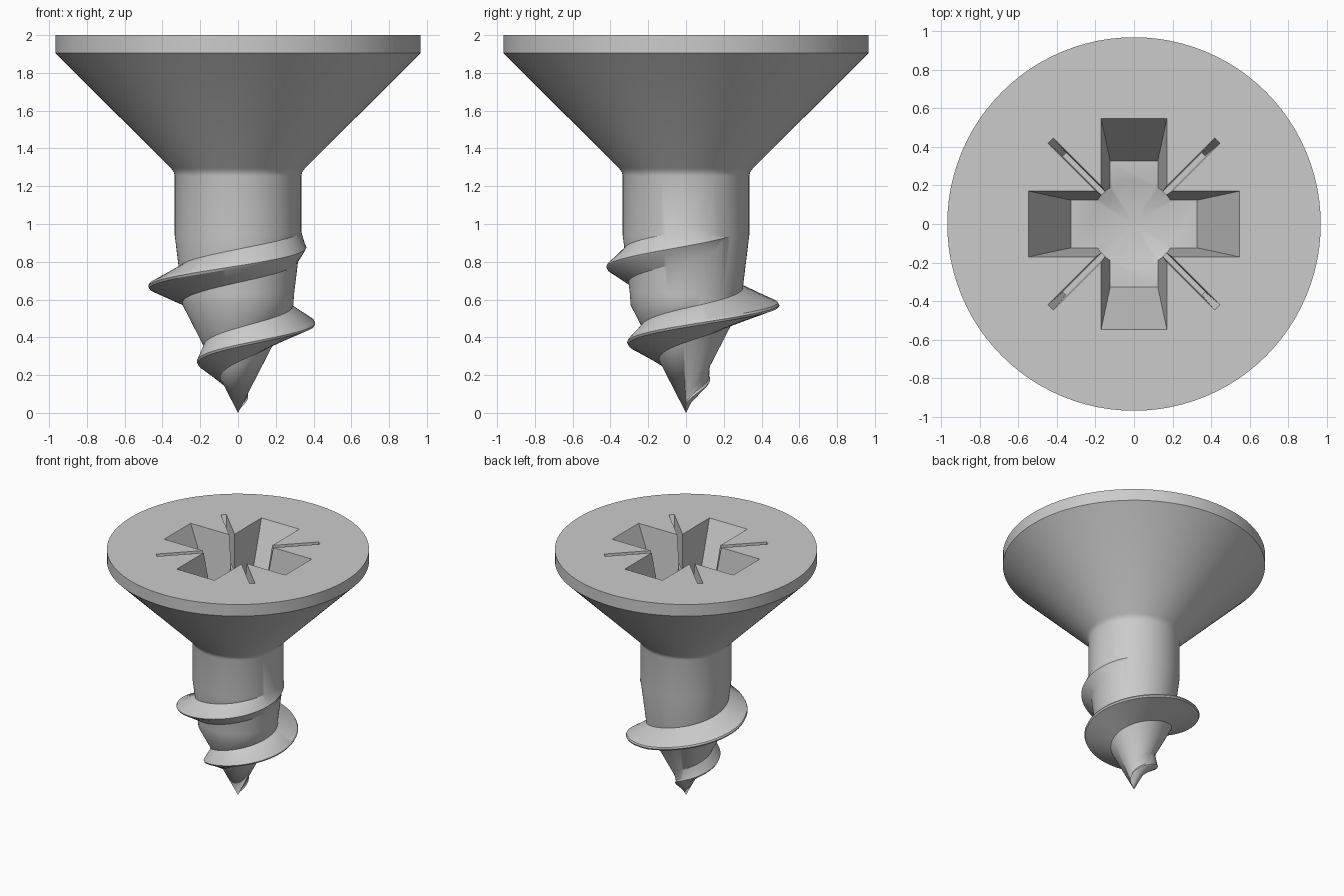
import bpy, bmesh, math

if "Cube" in bpy.data.objects:
    bpy.data.objects.remove(bpy.data.objects["Cube"])

SEG = 96


def make_object(name, bm):
    bmesh.ops.recalc_face_normals(bm, faces=bm.faces)
    mesh = bpy.data.meshes.new(name)
    bm.to_mesh(mesh)
    bm.free()
    obj = bpy.data.objects.new(name, mesh)
    bpy.context.collection.objects.link(obj)
    return obj


def lathe(name, profile):
    """Revolve (radius, z) points; zero radius makes a pole, ends are capped."""
    bm = bmesh.new()
    rings = []
    for r, z in profile:
        if r == 0:
            rings.append([bm.verts.new((0, 0, z))] * SEG)
        else:
            rings.append([bm.verts.new((r * math.cos(a), r * math.sin(a), z))
                          for a in (2 * math.pi * i / SEG for i in range(SEG))])
    for low, high in zip(rings, rings[1:]):
        for i in range(SEG):
            j = (i + 1) % SEG
            corners = dict.fromkeys((low[i], low[j], high[j], high[i]))
            bm.faces.new(list(corners))
    if profile[-1][0] > 0:
        bm.faces.new(rings[-1])
    return make_object(name, bm)


def tapered_bar(name, angle, top, bottom, depth):
    """Cutter through the centre; top and bottom are (half length, half width)."""
    bm = bmesh.new()
    over = 0.1
    ends = []
    for t, z in ((1, 2 - depth), (-over / depth, 2 + over)):
        l, w = (a + (b - a) * t for a, b in zip(top, bottom))
        ring = []
        for sx, sy in ((1, 1), (-1, 1), (-1, -1), (1, -1)):
            x, y = sx * l, sy * w
            ring.append(bm.verts.new((x * math.cos(angle) - y * math.sin(angle),
                                      x * math.sin(angle) + y * math.cos(angle), z)))
        ends.append(ring)
    for ring in ends:
        bm.faces.new(ring)
    for i in range(4):
        j = (i + 1) % 4
        bm.faces.new((ends[0][i], ends[0][j], ends[1][j], ends[1][i]))
    return make_object(name, bm)


def interpolate(points, x):
    for (x0, y0), (x1, y1) in zip(points, points[1:]):
        if x <= x1:
            return y0 + (y1 - y0) * (x - x0) / (x1 - x0)
    return points[-1][1]


def combine(target, tool, operation):
    mod = target.modifiers.new(operation.title(), 'BOOLEAN')
    mod.operation = operation
    mod.solver = 'EXACT'
    mod.object = tool
    bpy.context.view_layer.objects.active = target
    bpy.ops.object.modifier_apply(modifier=mod.name)
    bpy.data.objects.remove(tool)


# Body: point, tapered core, shank and countersunk head
core = [(0, 0), (0.293, 0.57), (0.297, 0.63), (0.335, 0.94)]
screw = lathe("screw", core + [(0.335, 1.255), (0.34, 1.275), (0.355, 1.295),
                               (0.967, 1.905), (0.967, 2.0), (0, 2.0)])

# Thread: right-handed helix, crest radius given per quarter turn
crest = list(enumerate((0.035, 0.115, 0.21, 0.305, 0.405, 0.495, 0.475, 0.42, 0.36, 0.305)))
core_by_z = [(z, r) for r, z in core]
bm = bmesh.new()
steps = 9 * 20
sections = []
for i in range(steps + 1):
    q = 9 * i / steps
    a = q * math.pi / 2
    z = 0.047 + 0.1045 * q
    w = min(0.092, 0.6 * z)
    tip = interpolate(crest, q)
    low, high = (interpolate(core_by_z, z + s * w) for s in (-1, 1))
    t = min(0.012, w * 0.2)
    section = [(0.7 * low, z - w), (0.985 * low, z - w), (tip - 0.006, z - t), (tip, z),
               (tip - 0.006, z + t), (0.985 * high, z + w), (0.7 * high, z + w)]
    sections.append([bm.verts.new((r * math.cos(a), r * math.sin(a), h)) for r, h in section])
for s0, s1 in zip(sections, sections[1:]):
    for i in range(7):
        j = (i + 1) % 7
        bm.faces.new((s0[i], s0[j], s1[j], s1[i]))
bm.faces.new(sections[0])
bm.faces.new(sections[-1])
combine(screw, make_object("thread", bm), 'UNION')

# Drive recess: cross arms, thin diagonal slots and a drilled centre
for k in range(2):
    combine(screw, tapered_bar("cross_cutter", k * math.pi / 2,
                               (0.545, 0.17), (0.325, 0.123), 0.5), 'DIFFERENCE')
for k in range(2):
    combine(screw, tapered_bar("slot_cutter", math.pi / 4 + k * math.pi / 2,
                               (0.61, 0.02), (0.51, 0.011), 0.28), 'DIFFERENCE')
combine(screw, lathe("drill_cutter", [(0, 1.4), (0.225, 1.5), (0.225, 2.1)]), 'DIFFERENCE')

# Smooth shading with crisp edges
bpy.ops.object.select_all(action='DESELECT')
screw.select_set(True)
bpy.context.view_layer.objects.active = screw
bpy.ops.object.shade_smooth_by_angle(angle=math.radians(30))
